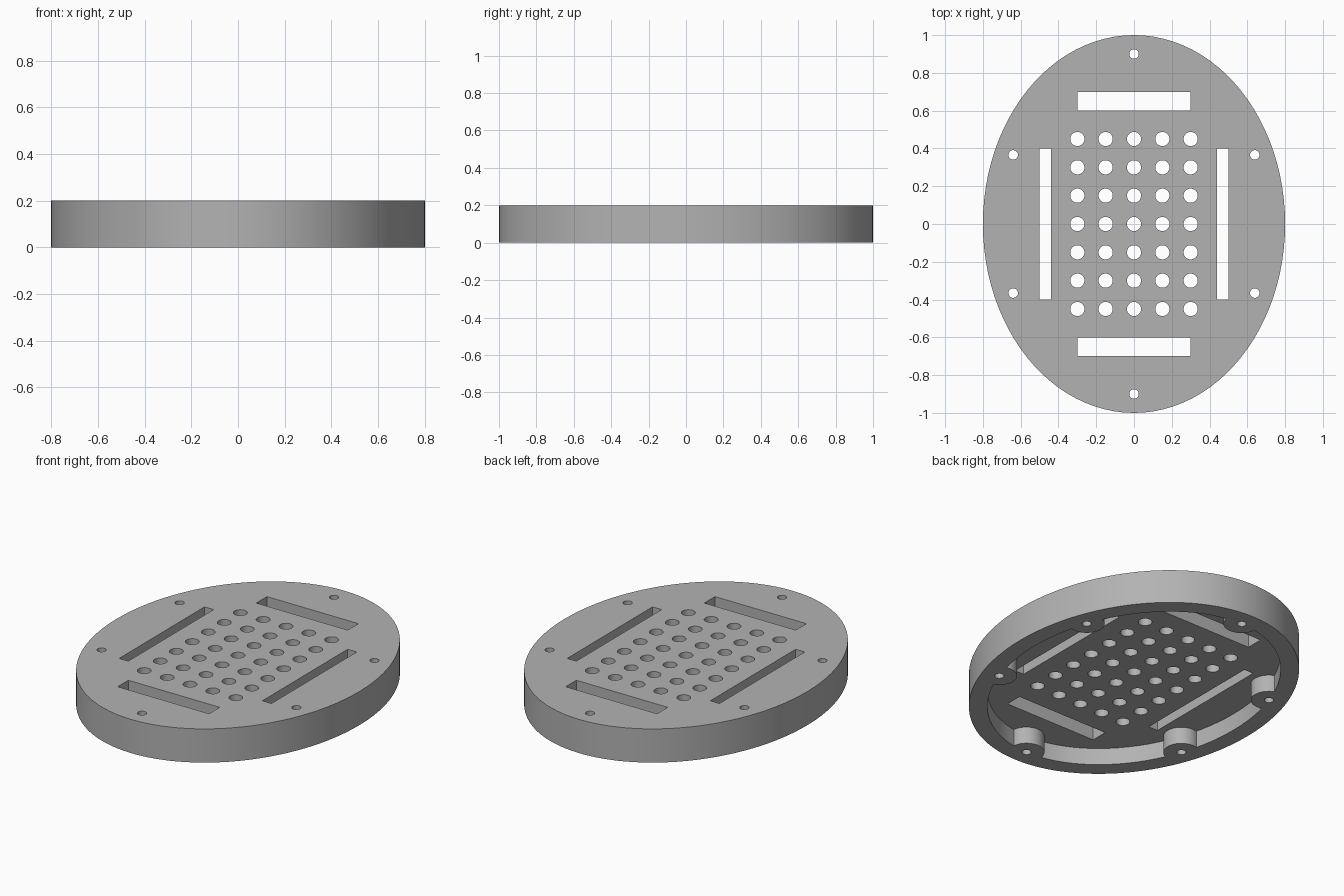
import bpy
import bmesh
from math import radians, sin, cos
from mathutils import Matrix, Vector

if "Cube" in bpy.data.objects:
    bpy.data.objects.remove(bpy.data.objects["Cube"], do_unlink=True)

HEIGHT = 0.2
RECESS_DEPTH = 0.1
RIM = 0.1
RX, RY = 0.8, 1.0


def add_cylinder(bm, x, y, z0, z1, rx, ry, segments):
    mat = (Matrix.Translation((x, y, (z0 + z1) / 2))
           @ Matrix.Diagonal((rx, ry, z1 - z0, 1)))
    bmesh.ops.create_cone(bm, cap_ends=True, segments=segments,
                          radius1=1, radius2=1, depth=1, matrix=mat)


def add_box(bm, x, y, width, length):
    mat = (Matrix.Translation((x, y, HEIGHT / 2))
           @ Matrix.Diagonal((width, length, HEIGHT * 2, 1)))
    bmesh.ops.create_cube(bm, size=1, matrix=mat)


def make_object(name, bm):
    mesh = bpy.data.meshes.new(name)
    bm.to_mesh(mesh)
    bm.free()
    obj = bpy.data.objects.new(name, mesh)
    bpy.context.collection.objects.link(obj)
    return obj


def cut(target, cutter):
    """Subtract the cutter from the target, then discard the cutter."""
    cutter.hide_render = True
    mod = target.modifiers.new("cut", "BOOLEAN")
    mod.operation = "DIFFERENCE"
    mod.solver = "EXACT"
    mod.object = cutter
    bpy.context.view_layer.objects.active = target
    bpy.ops.object.modifier_apply(modifier=mod.name)
    bpy.data.objects.remove(cutter, do_unlink=True)


# Screw positions lie on the inner edge of the rim
screws = [Vector(((RX - RIM) * cos(radians(a)), (RY - RIM) * sin(radians(a))))
          for a in (24, 90, 156, 204, 270, 336)]

# Oval plate
bm = bmesh.new()
add_cylinder(bm, 0, 0, 0, HEIGHT, RX, RY, 96)
plate = make_object("oval_vent_cover", bm)

# Hollow underside, leaving round screw bosses
bm = bmesh.new()
add_cylinder(bm, 0, 0, -0.1, RECESS_DEPTH, RX - RIM, RY - RIM, 96)
recess = make_object("underside_recess", bm)
bm = bmesh.new()
for p in screws:
    add_cylinder(bm, p.x, p.y, -0.2, HEIGHT, 0.097, 0.097, 48)
cut(recess, make_object("screw_bosses", bm))
cut(plate, recess)

# Through openings: screw holes, vent grid and four slots
bm = bmesh.new()
for p in screws:
    add_cylinder(bm, p.x, p.y, -0.1, HEIGHT + 0.1, 0.025, 0.025, 32)
for i in range(-2, 3):
    for j in range(-3, 4):
        add_cylinder(bm, i * 0.15, j * 0.15, -0.1, HEIGHT + 0.1,
                     0.0375, 0.0375, 32)
for side in (-1, 1):
    add_box(bm, 0, side * 0.65, 0.6, 0.1)
    add_box(bm, side * 0.47, 0, 0.06, 0.8)
cut(plate, make_object("openings", bm))

# Plain grey finish
grey = bpy.data.materials.new("grey")
grey.use_nodes = True
colour = (0.45, 0.45, 0.45, 1)
grey.diffuse_color = colour
grey.node_tree.nodes["Principled BSDF"].inputs["Base Color"].default_value = colour
plate.data.materials.clear()
plate.data.materials.append(grey)

# Smooth curved walls with crisp edges
bpy.ops.object.select_all(action="DESELECT")
plate.select_set(True)
bpy.context.view_layer.objects.active = plate
bpy.ops.object.shade_smooth_by_angle(angle=radians(30))
